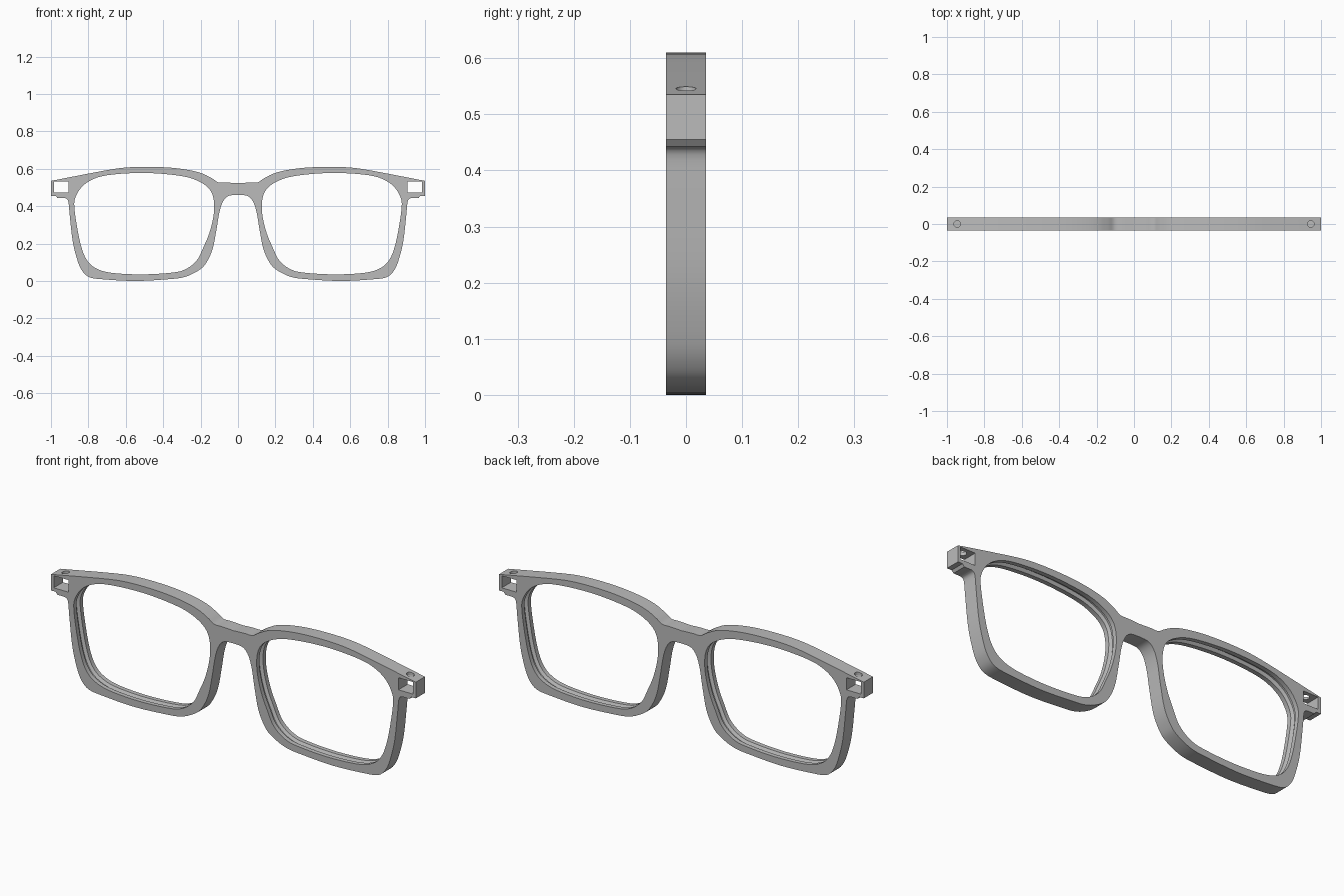
import bpy, bmesh, math
from mathutils import Vector

cube = bpy.data.objects.get("Cube")
if cube:
    bpy.data.objects.remove(cube, do_unlink=True)

HALF = 0.036  # half the frame thickness

grey = bpy.data.materials.new("plain grey plastic")
grey.use_nodes = True
colour = (0.5, 0.5, 0.5, 1)
grey.diffuse_color = colour
grey.node_tree.nodes["Principled BSDF"].inputs["Base Color"].default_value = colour


def spline(points, closed=False, steps=5):
    """Smooth curve through the given points."""
    pts = [Vector(p) for p in points]
    count = len(pts)
    pick = (lambda i: pts[i % count]) if closed else (lambda i: pts[max(0, min(count - 1, i))])
    out = []
    for i in range(count if closed else count - 1):
        a, b, c, d = (pick(i + k) for k in (-1, 0, 1, 2))
        for s in range(steps):
            t = s / steps
            out.append(0.5 * (2 * b + (c - a) * t + (2 * a - 5 * b + 4 * c - d) * t * t
                              + (3 * b - a - 3 * c + d) * t ** 3))
    return out if closed else out + [pts[-1]]


def offset(outline, distance):
    """Move a clockwise outline outward along its normals."""
    moved = []
    for i, p in enumerate(outline):
        along = (outline[(i + 1) % len(outline)] - outline[i - 1]).normalized()
        moved.append(p + Vector((-along.y, along.x)) * distance)
    return moved


def loft(name, layers):
    """Solid through matching outlines, each given with its depth."""
    bm = bmesh.new()
    rings = [[bm.verts.new((p.x, y, p.y)) for p in outline] for y, outline in layers]
    for near, far in zip(rings, rings[1:]):
        for i in range(len(near)):
            bm.faces.new((near[i - 1], near[i], far[i], far[i - 1]))
    bm.faces.new(rings[0])
    bm.faces.new(rings[-1])
    bmesh.ops.recalc_face_normals(bm, faces=bm.faces)
    mesh = bpy.data.meshes.new(name)
    bm.to_mesh(mesh)
    bm.free()
    obj = bpy.data.objects.new(name, mesh)
    bpy.context.collection.objects.link(obj)
    return obj


def mirrored(outline, side):
    return [Vector((p.x * side, p.y)) for p in outline]


# Outer silhouette of one half: brow, hinge block, then rim back to the bridge
brow = spline([(0, .523), (.06, .526), (.104, .527), (.14, .549), (.195, .576), (.275, .595),
               (.38, .607), (.515, .61), (.64, .602), (.81, .572)])
hinge = [Vector(p) for p in ((1, .535), (1, .455), (.975, .455), (.965, .443))]
rim = spline([(.925, .443), (.908, .428), (.9, .355), (.885, .22), (.863, .125), (.837, .06),
              (.794, .02), (.71, .008), (.55, 0), (.39, .008), (.286, .021), (.205, .06),
              (.168, .1), (.136, .17), (.115, .275), (.1, .365), (.08, .425), (.05, .455),
              (0, .46)])
half = brow + hinge + rim
silhouette = half + mirrored(half[1:-1], -1)[::-1]
frame = loft("spectacle_front_frame", [(-HALF, silhouette), (HALF, silhouette)])
frame.data.materials.append(grey)

# Lens opening, clockwise
opening = spline([(.13, .355), (.13, .435), (.152, .49), (.205, .53), (.286, .558), (.42, .574),
                  (.55, .577), (.687, .567), (.768, .547), (.83, .508), (.868, .45), (.875, .393),
                  (.858, .275), (.837, .18), (.81, .115), (.767, .072), (.687, .045),
                  (.527, .035), (.366, .043), (.286, .06), (.222, .108), (.185, .18),
                  (.152, .26)], closed=True)
groove = offset(opening, 0.014)
window = [Vector(p) for p in ((.905, .472), (.905, .532), (.985, .532), (.985, .472))]

cutters = []
for side, label in ((1, "left"), (-1, "right")):
    # Lens opening with a groove around the middle of its wall
    wide, deep = mirrored(opening, side), mirrored(groove, side)
    cutters.append(loft(label + "_lens_cutter", [
        (-0.06, wide), (-0.014, wide), (-0.006, deep), (0.006, deep), (0.014, wide), (0.06, wide)]))
    # Hinge window through the end block
    slot = mirrored(window, side)
    cutters.append(loft(label + "_hinge_cutter", [(-0.06, slot), (0.06, slot)]))
    # Screw hole down into the hinge window
    bpy.ops.mesh.primitive_cylinder_add(vertices=32, radius=0.018, depth=0.1,
                                        location=(side * 0.945, 0, 0.555))
    screw = bpy.context.object
    screw.name = label + "_screw_cutter"
    cutters.append(screw)

for cutter in cutters:
    cutter.hide_render = True
    cut = frame.modifiers.new(cutter.name, "BOOLEAN")
    cut.operation = "DIFFERENCE"
    cut.solver = "EXACT"
    cut.object = cutter

# Apply the cuts and drop the cutters
bpy.ops.object.select_all(action="DESELECT")
frame.select_set(True)
bpy.context.view_layer.objects.active = frame
for modifier in list(frame.modifiers):
    bpy.ops.object.modifier_apply(modifier=modifier.name)
for cutter in cutters:
    bpy.data.objects.remove(cutter, do_unlink=True)
bpy.ops.object.shade_smooth_by_angle(angle=math.radians(30))
